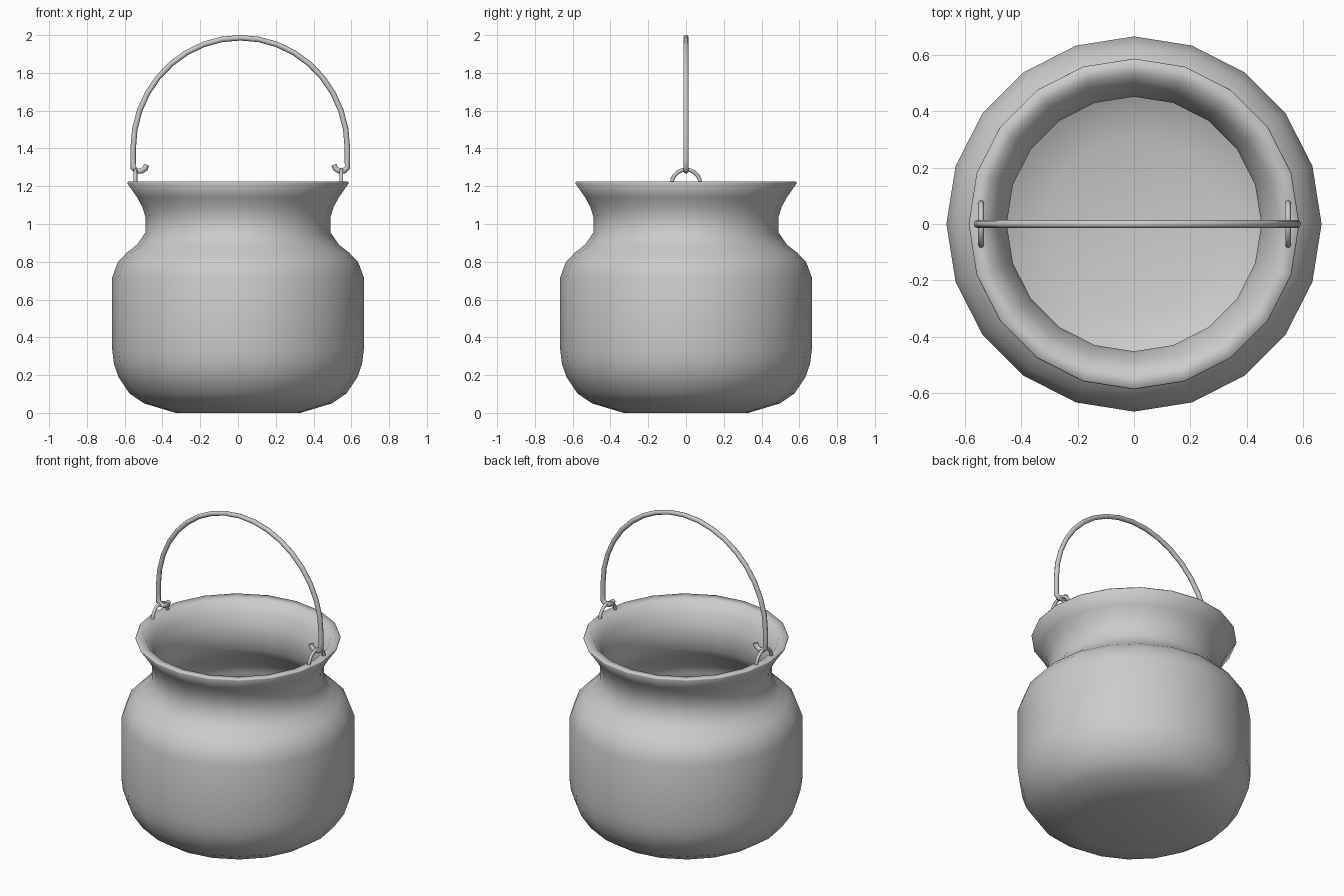
import bpy, bmesh, math

if "Cube" in bpy.data.objects:
    bpy.data.objects.remove(bpy.data.objects["Cube"])

SIDES = 20


def smooth(obj, deg):
    bpy.ops.object.select_all(action='DESELECT')
    obj.select_set(True)
    bpy.context.view_layer.objects.active = obj
    bpy.ops.object.shade_smooth_by_angle(angle=math.radians(deg))


def lathe(name, profile):
    """Revolve (radius, z) points; both ends are closed with flat discs."""
    bm = bmesh.new()
    rings = [[bm.verts.new((r * math.cos(2 * math.pi * i / SIDES),
                            r * math.sin(2 * math.pi * i / SIDES), z))
              for i in range(SIDES)] for r, z in profile]
    for a, b in zip(rings, rings[1:]):
        for i in range(SIDES):
            j = (i + 1) % SIDES
            bm.faces.new((a[i], a[j], b[j], b[i]))
    bm.faces.new(rings[0])
    bm.faces.new(rings[-1])
    bmesh.ops.recalc_face_normals(bm, faces=bm.faces)
    me = bpy.data.meshes.new(name)
    bm.to_mesh(me)
    bm.free()
    obj = bpy.data.objects.new(name, me)
    bpy.context.collection.objects.link(obj)
    smooth(obj, 70)


def tube(name, points, radius):
    """Round wire along a path, turned into a mesh."""
    cu = bpy.data.curves.new(name, 'CURVE')
    cu.dimensions = '3D'
    cu.bevel_depth = radius
    cu.bevel_resolution = 2
    cu.use_fill_caps = True
    sp = cu.splines.new('POLY')
    sp.points.add(len(points) - 1)
    for p, co in zip(sp.points, points):
        p.co = (*co, 1)
    obj = bpy.data.objects.new(name, cu)
    bpy.context.collection.objects.link(obj)
    bpy.ops.object.select_all(action='DESELECT')
    obj.select_set(True)
    bpy.context.view_layer.objects.active = obj
    bpy.ops.object.convert(target='MESH')
    smooth(bpy.context.object, 50)


# Pot: outer wall, flat rim band, then the inner wall down to the floor
outer = [(0.33, 0.0), (0.497, 0.05), (0.575, 0.103), (0.633, 0.19),
         (0.657, 0.26), (0.666, 0.335), (0.666, 0.718), (0.637, 0.797),
         (0.59, 0.847), (0.535, 0.89), (0.49, 0.955), (0.49, 1.037),
         (0.507, 1.092), (0.535, 1.142), (0.587, 1.217)]
inner = [(0.583, 1.224), (0.532, 1.218), (0.49, 1.155), (0.463, 1.10),
         (0.452, 1.045), (0.452, 0.94), (0.505, 0.862), (0.6, 0.772),
         (0.626, 0.71), (0.626, 0.34), (0.592, 0.22), (0.535, 0.145),
         (0.455, 0.09), (0.31, 0.043)]
lathe("pot_body", outer + inner)

# Ears: small wire loops standing on the rim
for name, x in (("left_ear", -0.543), ("right_ear", 0.547)):
    arc = [(x, 0.076 * math.cos(t), 1.212 + 0.076 * math.sin(t))
           for t in (math.pi * i / 10 for i in range(11))]
    tube(name, [(x, 0.077, 1.195)] + arc + [(x, -0.077, 1.195)], 0.010)

# Bail handle: half ellipse with a hook under each ear
cx, a = 0.012, 0.567
hook = [(-0.496 + cx, 1.314), (-0.503 + cx, 1.294), (-0.524 + cx, 1.28),
        (-0.549 + cx, 1.281), (-a + cx, 1.298), (-a + cx, 1.34)]
arch = [(cx - a * math.cos(t), 1.40 + 0.586 * math.sin(t))
        for t in (math.pi * i / 18 for i in range(19))]
path = hook + arch + [(2 * cx - x, z) for x, z in reversed(hook)]
tube("bail_handle", [(x, 0, z) for x, z in path], 0.0145)
